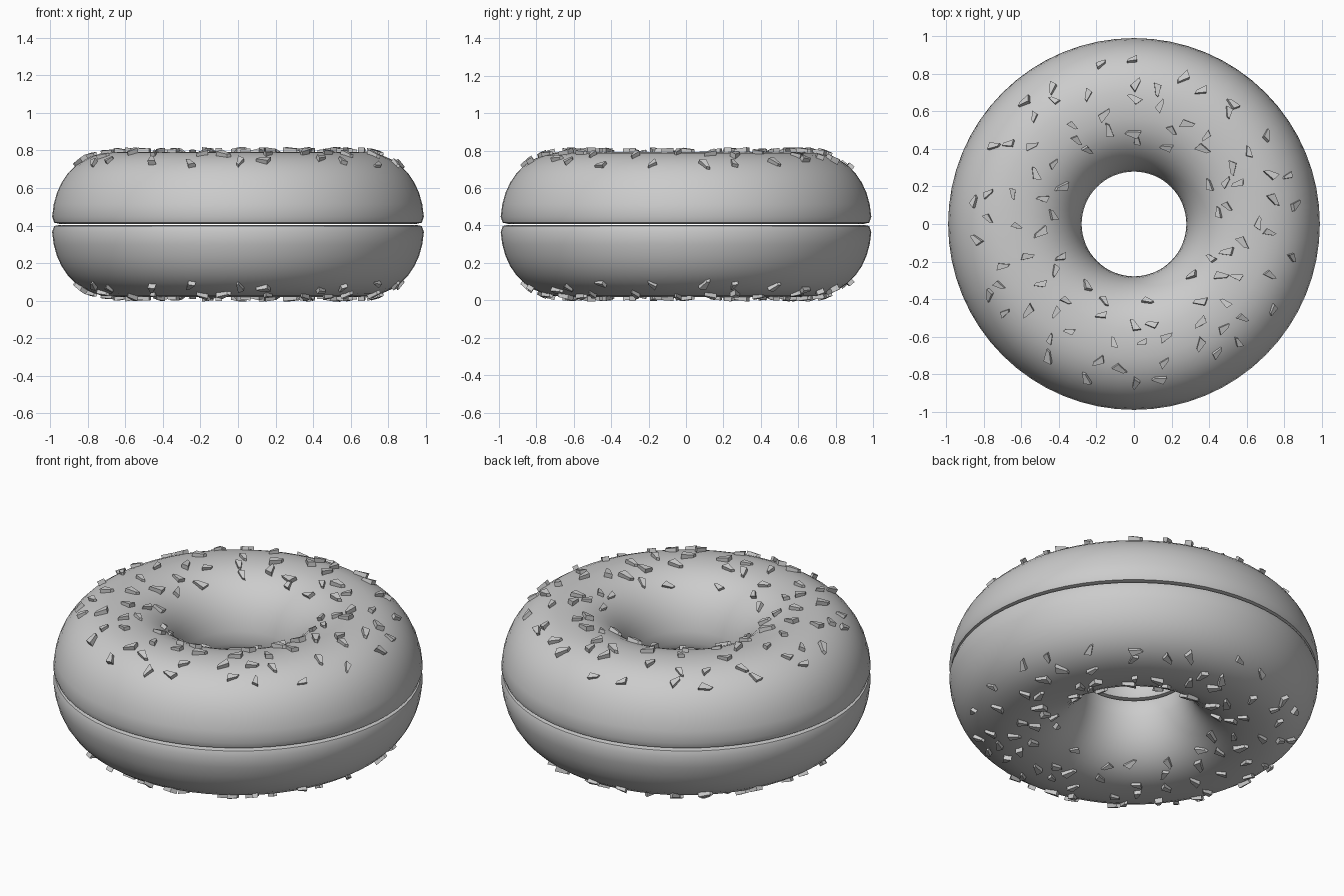
import bpy, bmesh, math, random
from mathutils import Vector, Matrix

if "Cube" in bpy.data.objects:
    bpy.data.objects.remove(bpy.data.objects["Cube"])

random.seed(7)
R, A, H = 0.635, 0.357, 0.387   # ring radius, half width, half height
MID = 0.406                     # height of the slice
GAP = 0.003
SEGS = 64


def power(v, e):
    return math.copysign(abs(v) ** e, v)


def surface(t):
    """Radius and height above the slice for section angle t (0 = outer rim)."""
    return R + A * power(math.cos(t), 0.87), H * power(math.sin(t), 0.92)


def finish(bm, name, smooth):
    bmesh.ops.recalc_face_normals(bm, faces=bm.faces)
    me = bpy.data.meshes.new(name)
    bm.to_mesh(me)
    bm.free()
    ob = bpy.data.objects.new(name, me)
    bpy.context.collection.objects.link(ob)
    if smooth:
        bpy.context.view_layer.objects.active = ob
        ob.select_set(True)
        bpy.ops.object.shade_smooth_by_angle(angle=math.radians(35))
        ob.select_set(False)
    return ob


def bread_half(name, side):
    # Half section with slightly rounded lips at the cut, revolved around z
    n = 18
    prof = [(R + A - 0.04, GAP), (R + A - 0.012, GAP + 0.006)]
    for i in range(n + 1):
        t = math.radians(5 + 170 * i / n)
        prof.append(surface(t))
    prof += [(R - A + 0.012, GAP + 0.006), (R - A + 0.04, GAP)]
    bm = bmesh.new()
    rings = []
    for s in range(SEGS):
        a = 2 * math.pi * s / SEGS
        rings.append([bm.verts.new((r * math.cos(a), r * math.sin(a), MID + side * z))
                      for r, z in prof])
    for s in range(SEGS):
        p, q = rings[s], rings[(s + 1) % SEGS]
        for i in range(len(prof)):
            j = (i + 1) % len(prof)
            bm.faces.new((p[i], p[j], q[j], q[i]))
    return finish(bm, name, True)


# Seed layout: jittered rings of (section angle in degrees, count)
layout = []
for deg, count in ((57, 22), (73, 25), (90, 24), (107, 18), (121, 13)):
    off = random.random()
    for k in range(count):
        layout.append((math.radians(deg + random.uniform(-6, 6)),
                       2 * math.pi * (k + off + random.uniform(-0.3, 0.3)) / count,
                       random.uniform(0, 2 * math.pi), random.uniform(0.85, 1.2)))


def seeds(name, side):
    bm = bmesh.new()
    for t, a, spin, size in layout:
        (r, z), (r2, z2) = surface(t), surface(t + 0.02)
        nrm = Vector((z2 - z, 0, r - r2)).normalized()
        rot = (Matrix.Rotation(a, 4, 'Z')
               @ Vector((0, 0, 1)).rotation_difference(nrm).to_matrix().to_4x4()
               @ Matrix.Rotation(spin, 4, 'Z'))
        pos = Matrix.Rotation(a, 4, 'Z') @ Vector((r, 0, z))
        # Wedge-shaped seed: a box pinched at one end
        vs = bmesh.ops.create_cube(bm, size=1)['verts']
        for v in vs:
            x, y, h = v.co
            pinch = 0.4 if x > 0 else 1.0
            loc = Vector((x * 0.058 + y * 0.012, y * 0.036 * pinch,
                          h * (0.034 if x < 0 else 0.02) + 0.004)) * size
            co = pos + rot @ loc
            v.co = (co.x, co.y, MID + side * co.z)
    return finish(bm, name, False)


for label, side in (("top", 1), ("bottom", -1)):
    bread_half(label + "_bread_half", side)
    seeds(label + "_seeds", side)
